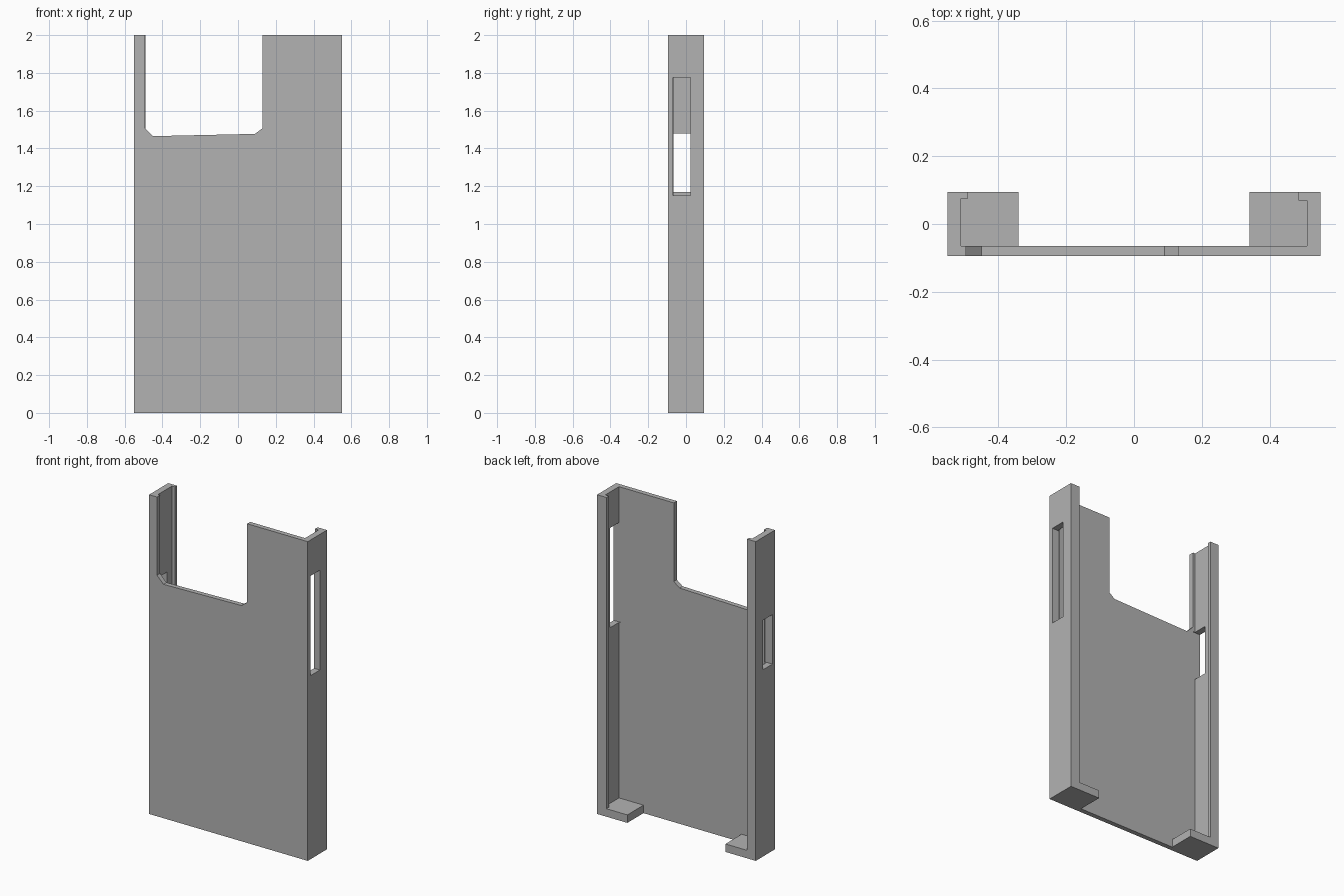
import bpy
import bmesh
from mathutils import Vector

cube = bpy.data.objects.get("Cube")
if cube:
    bpy.data.objects.remove(cube, do_unlink=True)

W, D, H = 0.55, 0.095, 2.0      # half width, half depth, height
INNER = 0.51                    # inside face of the side walls
PLATE = -0.065                  # back surface of the front plate
FLOOR = 0.05                    # thickness of the bottom tabs

grey = bpy.data.materials.new("plain grey")
grey.use_nodes = True
colour = (0.45, 0.45, 0.45, 1)
grey.diffuse_color = colour
grey.node_tree.nodes["Principled BSDF"].inputs["Base Color"].default_value = colour


def prism(name, points, direction):
    """Extrude a closed outline along a direction."""
    bm = bmesh.new()
    face = bm.faces.new([bm.verts.new(p) for p in points])
    new = bmesh.ops.extrude_face_region(bm, geom=[face])["geom"]
    verts = [g for g in new if isinstance(g, bmesh.types.BMVert)]
    bmesh.ops.translate(bm, verts=verts, vec=Vector(direction))
    bmesh.ops.recalc_face_normals(bm, faces=bm.faces)
    mesh = bpy.data.meshes.new(name)
    bm.to_mesh(mesh)
    bm.free()
    obj = bpy.data.objects.new(name, mesh)
    bpy.context.collection.objects.link(obj)
    return obj


def box(name, x0, x1, y0, y1, z0, z1):
    outline = [(x0, y0, z0), (x1, y0, z0), (x1, y1, z0), (x0, y1, z0)]
    return prism(name, outline, (0, 0, z1 - z0))


# Solid block that becomes the case
case = box("case_shell", -W, W, -D, D, 0, H)
case.data.materials.append(grey)

# Cavity open at the back and top, leaving lips along the side walls
section = [(-INNER, PLATE), (INNER, PLATE), (INNER, 0.07), (0.485, 0.07),
           (0.485, 0.2), (-0.49, 0.2), (-0.49, 0.075), (-INNER, 0.075)]
cavity = prism("cavity_cutter", [(x, y, FLOOR) for x, y in section], (0, 0, H))

# Gap between the two bottom tabs
gap = box("bottom_gap_cutter", -0.34, 0.34, PLATE, 0.2, -0.1, 0.1)

# Notch in the top of the front plate
notch_outline = [(-0.495, 2.1), (-0.495, 1.51), (-0.45, 1.465),
                 (0.09, 1.477), (0.13, 1.507), (0.13, 2.1)]
notch = prism("notch_cutter", [(x, -0.2, z) for x, z in notch_outline], (0, 0.17, 0))

# Side slots, the one on the left wall being taller
left_slot = box("left_slot_cutter", 0.5, 0.6, -0.07, 0.025, 1.15, 1.775)
right_slot = box("right_slot_cutter", -0.6, -0.5, -0.07, 0.025, 1.17, 1.48)

cutters = [cavity, gap, notch, left_slot, right_slot]
for cutter in cutters:
    cutter.hide_render = True
    mod = case.modifiers.new(cutter.name, "BOOLEAN")
    mod.operation = "DIFFERENCE"
    mod.solver = "EXACT"
    mod.object = cutter

# Bake the cuts and drop the cutters
graph = bpy.context.evaluated_depsgraph_get()
result = bpy.data.meshes.new_from_object(case.evaluated_get(graph))
case.modifiers.clear()
case.data = result
result.materials.clear()
result.materials.append(grey)
for poly in result.polygons:
    poly.material_index = 0
for cutter in cutters:
    bpy.data.objects.remove(cutter, do_unlink=True)
